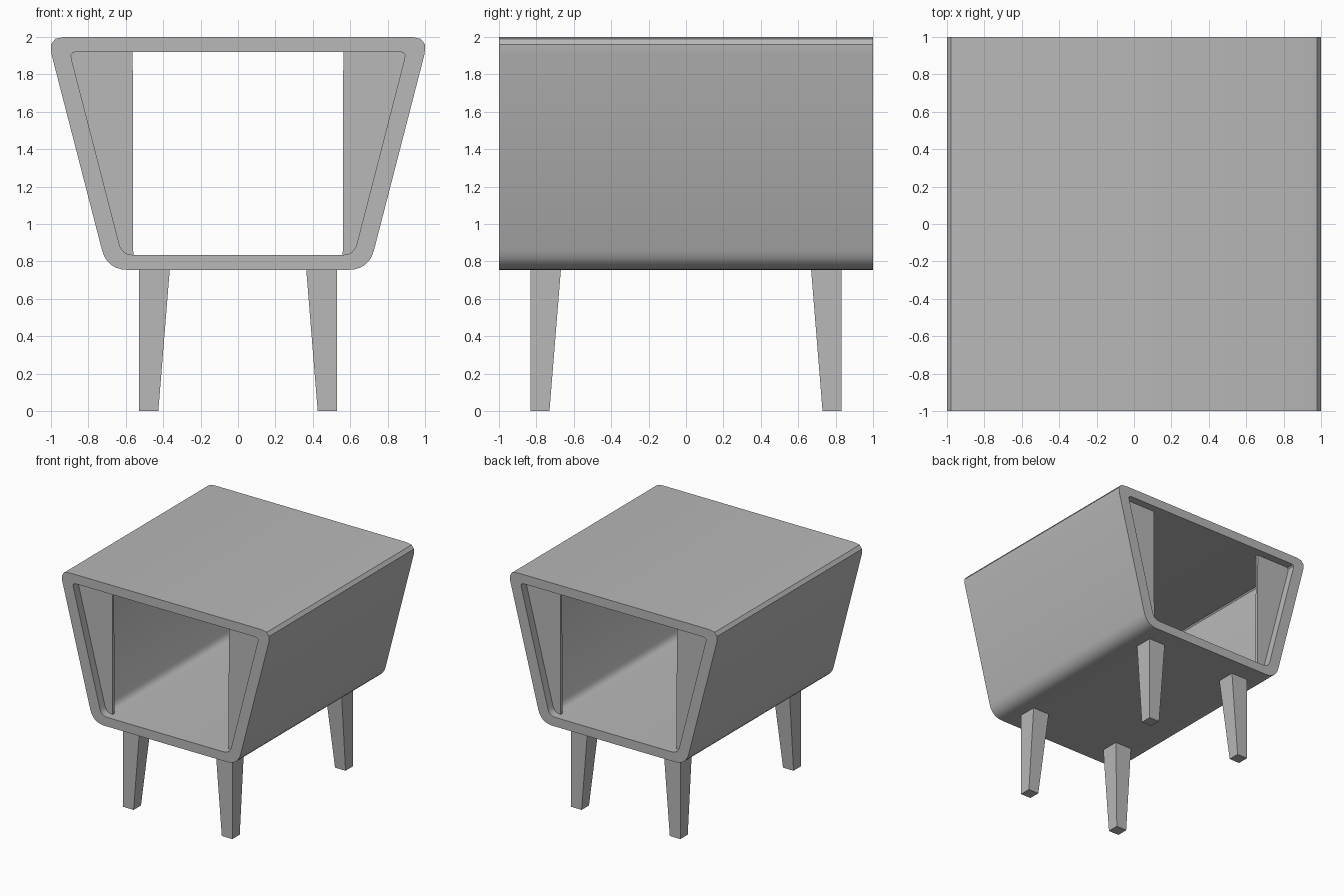
import bpy, bmesh, math
from mathutils import Vector

cube = bpy.data.objects.get("Cube")
if cube:
    bpy.data.objects.remove(cube, do_unlink=True)

grey = bpy.data.materials.new("plain grey")
grey.use_nodes = True
colour = (0.48, 0.48, 0.48, 1)
grey.diffuse_color = colour
grey.node_tree.nodes["Principled BSDF"].inputs["Base Color"].default_value = colour


def finish(bm, name):
    bmesh.ops.recalc_face_normals(bm, faces=bm.faces)
    mesh = bpy.data.meshes.new(name)
    bm.to_mesh(mesh)
    bm.free()
    mesh.materials.append(grey)
    obj = bpy.data.objects.new(name, mesh)
    bpy.context.collection.objects.link(obj)
    return obj


def rounded(before, corner, after, reach, steps):
    """Points of a soft corner, starting and ending `reach` from it."""
    c = Vector(corner)
    a = c + (Vector(before) - c).normalized() * reach
    b = c + (Vector(after) - c).normalized() * reach
    return [a * (1 - t) ** 2 + c * 2 * t * (1 - t) + b * t * t
            for t in (i / steps for i in range(steps + 1))]


def half_profile(top, bottom, top_reach, bottom_reach):
    """The +x half of a trapezoid section, from top to bottom."""
    return (rounded((0, top[1]), top, bottom, top_reach, 3)
            + rounded(top, bottom, (0, bottom[1]), bottom_reach, 6))


def full_profile(half):
    return half + [Vector((-p.x, p.y)) for p in reversed(half)]


outer_half = half_profile((1.021, 2.0), (0.70, 0.755), 0.093, 0.11)
inner_half = half_profile((0.90, 1.92), (0.62, 0.835), 0.035, 0.06)

# Shell: a rounded trapezoid tube, open at front and back
bm = bmesh.new()
rings = [[bm.verts.new((p.x, y, p.y)) for p in full_profile(half)]
         for half, y in ((outer_half, -1), (outer_half, 1),
                         (inner_half, 1), (inner_half, -1))]
count = len(rings[0])
for r in range(4):
    a, b = rings[r], rings[(r + 1) % 4]
    for i in range(count):
        j = (i + 1) % count
        bm.faces.new((a[i], a[j], b[j], b[i]))
shell = finish(bm, "shell")
bpy.ops.object.select_all(action='DESELECT')
shell.select_set(True)
bpy.context.view_layer.objects.active = shell
bpy.ops.object.shade_smooth_by_angle(angle=math.radians(30))

# Thin recessed panels narrowing both openings, and the tapered legs
panel_outline = [Vector((0.563, 1.92))] + inner_half
if inner_half[-1].x > 0.563:
    panel_outline.append(Vector((0.563, 0.835)))

for sy, end in ((-1, "front"), (1, "back")):
    for sx, side in ((1, "left"), (-1, "right")):
        bm = bmesh.new()
        face = bm.faces.new([bm.verts.new((sx * p.x, sy * 0.93, p.y))
                             for p in panel_outline])
        moved = bmesh.ops.extrude_face_region(bm, geom=[face], use_keep_orig=True)
        verts = [g for g in moved["geom"] if isinstance(g, bmesh.types.BMVert)]
        bmesh.ops.translate(bm, verts=verts, vec=(0, -sy * 0.025, 0))
        finish(bm, f"{end}_{side}_panel")

        # Outer leg faces are upright, inner faces taper
        bm = bmesh.new()
        bmesh.ops.create_cube(bm, size=1)
        for v in bm.verts:
            high = v.co.z > 0
            width = 0.163 if high else 0.102
            v.co = (sx * (0.528 - (width if v.co.x < 0 else 0)),
                    sy * (0.832 - (width if v.co.y < 0 else 0)),
                    0.755 if high else 0)
        finish(bm, f"{end}_{side}_leg")
